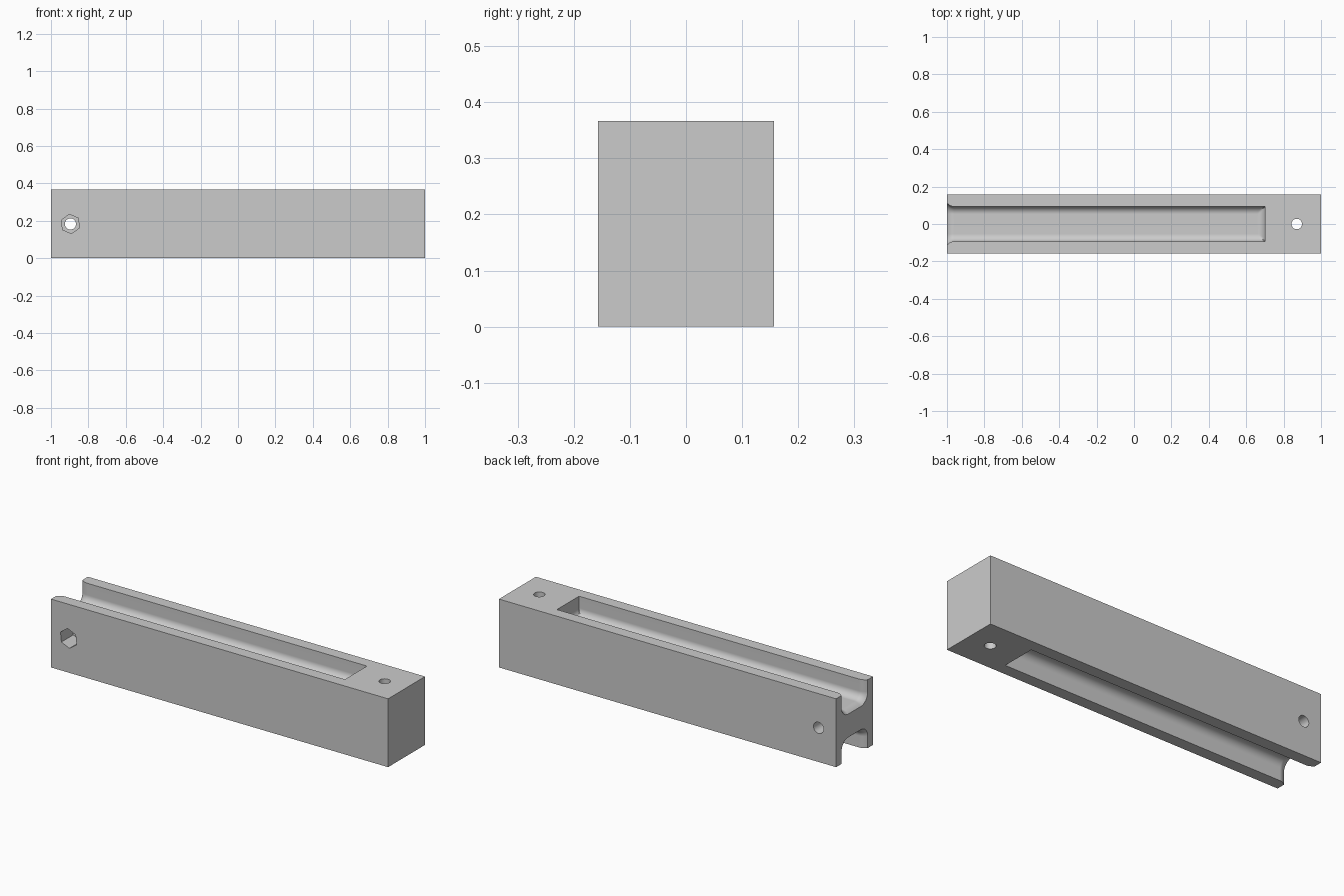
import bpy, bmesh, math
from mathutils import Matrix

L, W, H = 2.0, 0.313, 0.3665     # block size
DEPTH, HALF = 0.103, 0.0935      # groove depth and half width
FILLET = 0.04                    # rounding along the groove floor
FLARE, SPREAD = 0.038, 0.018     # length and widening of the groove mouth
GROOVE_END = 0.70
ANGLES = [math.pi / 2 * i / 8 for i in range(9)]

old = bpy.data.objects.get("Cube")
if old:
    bpy.data.objects.remove(old, do_unlink=True)

grey = bpy.data.materials.new("plain grey")
grey.use_nodes = True
colour = (0.6, 0.6, 0.6, 1)
grey.diffuse_color = colour
grey.node_tree.nodes["Principled BSDF"].inputs["Base Color"].default_value = colour


def make(name, bm):
    bmesh.ops.recalc_face_normals(bm, faces=bm.faces)
    mesh = bpy.data.meshes.new(name)
    bm.to_mesh(mesh)
    bm.free()
    mesh.materials.append(grey)
    ob = bpy.data.objects.new(name, mesh)
    bpy.context.collection.objects.link(ob)
    return ob


def prism(name, sides, radius, length, matrix):
    bm = bmesh.new()
    bmesh.ops.create_cone(bm, cap_ends=True, segments=sides, radius1=radius,
                          radius2=radius, depth=length, matrix=matrix)
    return make(name, bm)


def section(grow, rise):
    """Groove outline as (y, z), grown outward, its floor lifted by rise."""
    half, floor, r = HALF + grow, H - DEPTH - grow, FILLET + grow
    arc = [(half - r + r * math.cos(a), floor + max(rise, r - r * math.sin(a)))
           for a in ANGLES]
    right = [(half, H + 0.02)] + arc
    return right + [(-y, z) for y, z in reversed(right)]


def groove(name, flip):
    # Rounded closed end, then the flared mouth reaching outside the block
    stations = [(GROOVE_END - FILLET * (1 - math.cos(a)), 0, FILLET * (1 - math.sin(a)))
                for a in ANGLES]
    for i in range(10):
        t = i / 8
        stations.append((-L / 2 + FLARE * (1 - t), SPREAD * t * t, 0))
    bm = bmesh.new()
    rings = [[bm.verts.new((x, y, H - z if flip else z)) for y, z in section(grow, rise)]
             for x, grow, rise in stations]
    for a, b in zip(rings, rings[1:]):
        for i in range(len(a)):
            j = (i + 1) % len(a)
            bm.faces.new((a[i], a[j], b[j], b[i]))
    bm.faces.new(rings[0])
    bm.faces.new(rings[-1])
    return make(name, bm)


# Main block
bm = bmesh.new()
bmesh.ops.create_cube(bm, size=1, matrix=Matrix.Translation((0, 0, H / 2))
                      @ Matrix.Diagonal((L, W, H, 1)))
block = make("grooved_block", bm)

# Grooves, bolt holes and nut pocket
along_y = Matrix.Rotation(math.pi / 2, 4, 'X')
spin = Matrix.Rotation(math.radians(6), 4, 'Z')
cutters = [
    groove("top_groove_cutter", False),
    groove("bottom_groove_cutter", True),
    prism("upright_hole_cutter", 32, 0.028, 1, Matrix.Translation((0.87, 0, H / 2))),
    prism("cross_hole_cutter", 32, 0.03, 1,
          Matrix.Translation((-0.896, 0, H / 2)) @ along_y),
    prism("nut_pocket_cutter", 6, 0.052, 0.2,
          Matrix.Translation((-0.896, -W / 2, H / 2)) @ along_y @ spin),
]
bpy.context.view_layer.objects.active = block
for cutter in cutters:
    mod = block.modifiers.new("cut", 'BOOLEAN')
    mod.operation = 'DIFFERENCE'
    mod.solver = 'EXACT'
    mod.object = cutter
    bpy.ops.object.modifier_apply(modifier=mod.name)
    bpy.data.objects.remove(cutter, do_unlink=True)

# Smooth rounded surfaces, crisp edges
bpy.ops.object.select_all(action='DESELECT')
block.select_set(True)
bpy.ops.object.shade_smooth_by_angle(angle=math.radians(30))
weighted = block.modifiers.new("even shading", 'WEIGHTED_NORMAL')
weighted.keep_sharp = True
